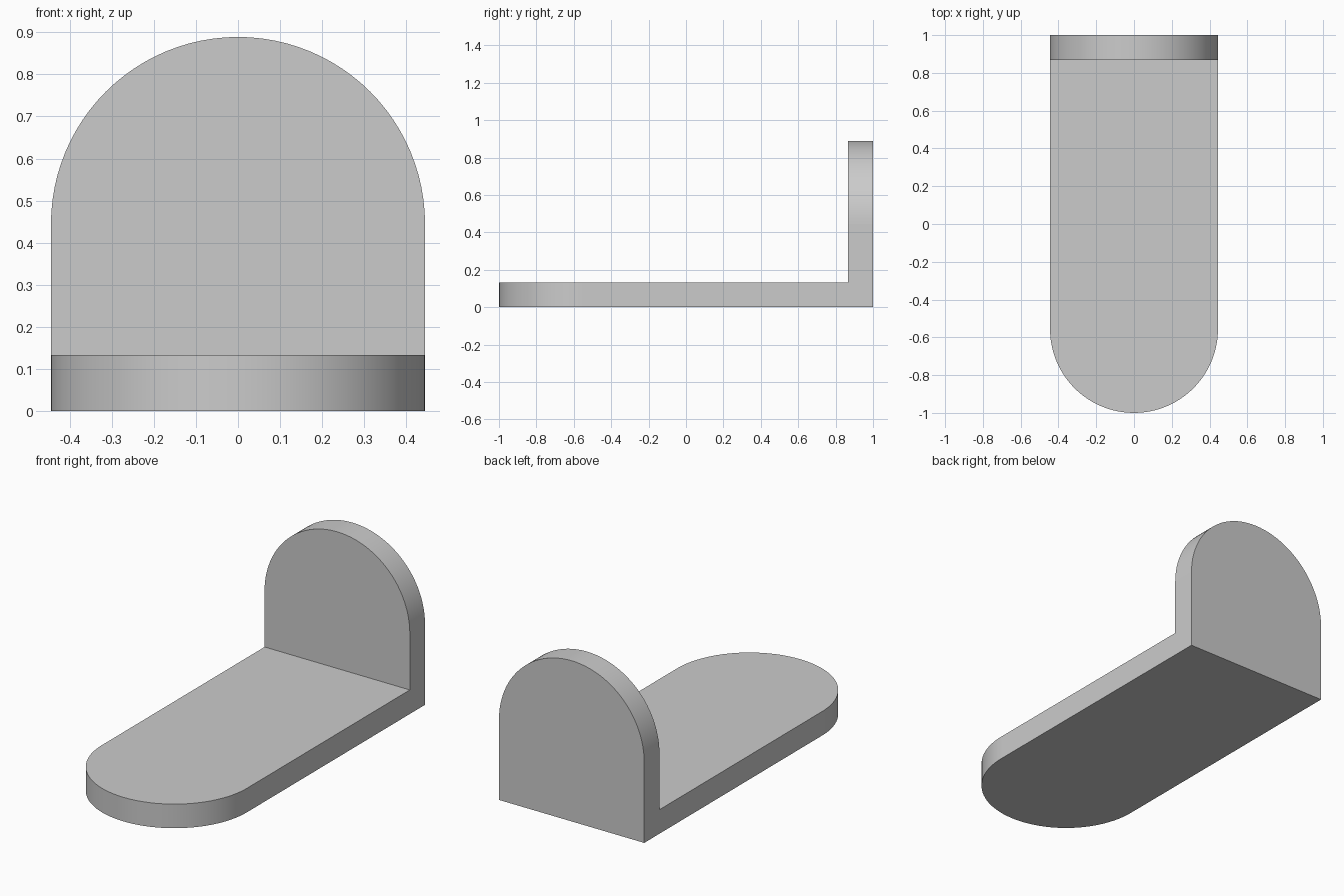
import bpy, bmesh, math

cube = bpy.data.objects.get("Cube")
if cube:
    bpy.data.objects.remove(cube, do_unlink=True)

R = 0.4445         # half width and radius of both rounded ends
T = 0.133          # plate thickness
HEIGHT = 2 * R
SEGMENTS = 48

grey = bpy.data.materials.new("plain_grey")
grey.use_nodes = True
colour = (0.6, 0.6, 0.6, 1)
grey.diffuse_color = colour
grey.node_tree.nodes["Principled BSDF"].inputs["Base Color"].default_value = colour

bm = bmesh.new()


def arc(place):
    """Half circle from +x to -x; place maps (x, outward) to a point."""
    angles = [math.pi * i / SEGMENTS for i in range(SEGMENTS + 1)]
    return [bm.verts.new(place(R * math.cos(a), R * math.sin(a))) for a in angles]


def corner_pair(y, z):
    return [bm.verts.new((x, y, z)) for x in (R, -R)]


# Rounded ends of the base plate and of the upright plate
base_low = arc(lambda x, d: (x, R - 1 - d, 0))
base_high = arc(lambda x, d: (x, R - 1 - d, T))
up_front = arc(lambda x, d: (x, 1 - T, HEIGHT - R + d))
up_back = arc(lambda x, d: (x, 1, HEIGHT - R + d))

# Straight edges where the two plates meet
inner = corner_pair(1 - T, T)
outer = corner_pair(1, 0)

# Flat faces: underside, floor, upright front and upright back
for curve, edge in ((base_low, outer), (base_high, inner),
                    (up_front, inner), (up_back, outer)):
    bm.faces.new(curve + edge[::-1])

# Curved rims
for a, b in ((base_low, base_high), (up_front, up_back)):
    for i in range(SEGMENTS):
        bm.faces.new((a[i], a[i + 1], b[i + 1], b[i])).smooth = True

# L-shaped sides
for end, side in ((0, 0), (-1, 1)):
    bm.faces.new((base_low[end], outer[side], up_back[end],
                  up_front[end], inner[side], base_high[end]))

bmesh.ops.recalc_face_normals(bm, faces=bm.faces)
for edge in bm.edges:
    edge.smooth = edge.calc_face_angle(0) < math.radians(30)

mesh = bpy.data.meshes.new("angle_bracket")
bm.to_mesh(mesh)
bm.free()
mesh.materials.append(grey)
bpy.context.collection.objects.link(bpy.data.objects.new("angle_bracket", mesh))
